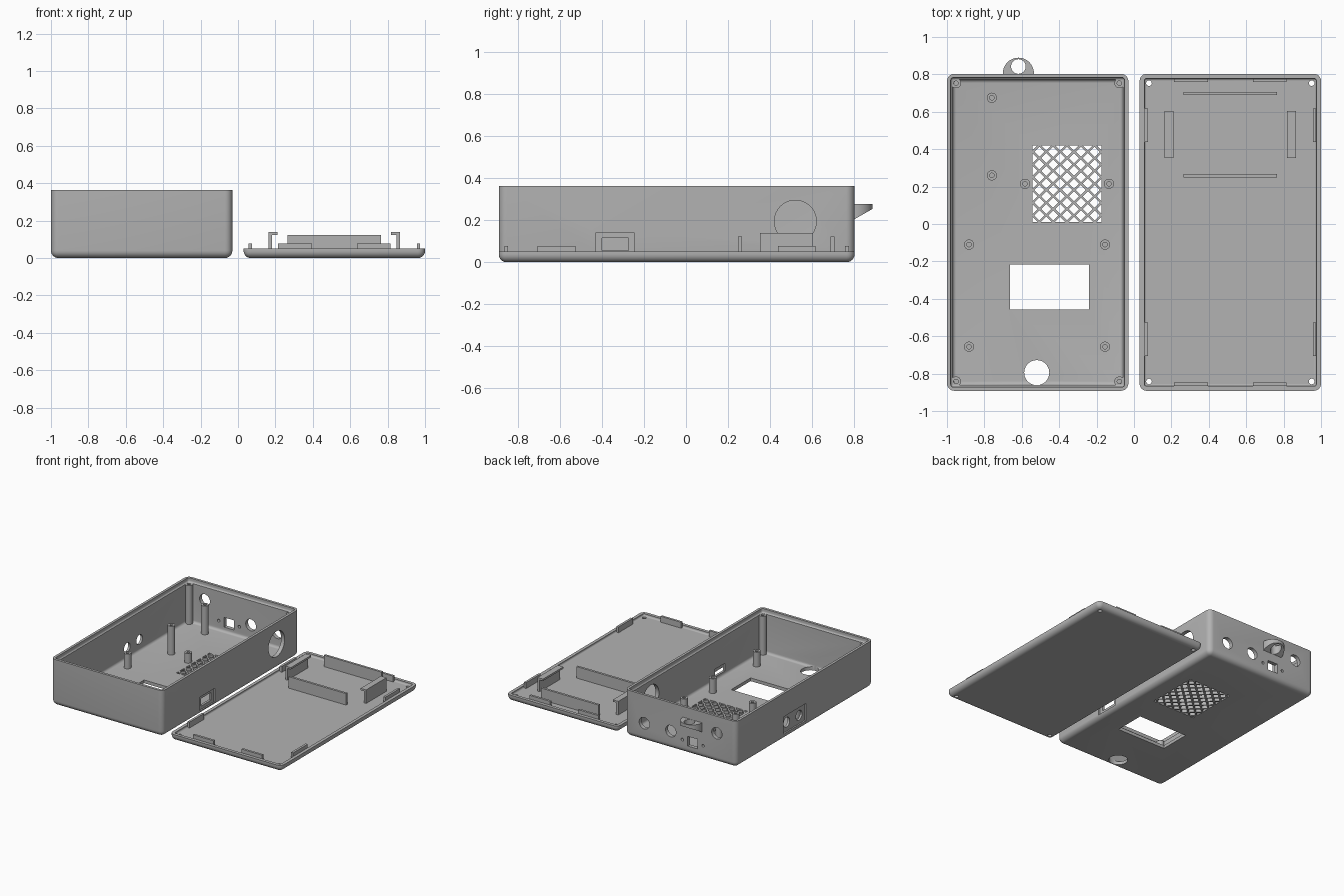
import bpy, bmesh, math
from mathutils import Matrix

if "Cube" in bpy.data.objects:
    bpy.data.objects.remove(bpy.data.objects["Cube"])

GREY = (0.45, 0.45, 0.45, 1)
mat = bpy.data.materials.new("matte grey plastic")
mat.use_nodes = True
mat.diffuse_color = GREY
mat.node_tree.nodes["Principled BSDF"].inputs["Base Color"].default_value = GREY
parts = []


def finish(name, bm, part=True):
    bmesh.ops.recalc_face_normals(bm, faces=bm.faces)
    me = bpy.data.meshes.new(name)
    bm.to_mesh(me)
    bm.free()
    me.materials.append(mat)
    ob = bpy.data.objects.new(name, me)
    bpy.context.collection.objects.link(ob)
    if part:
        parts.append(ob)
    else:
        ob.hide_render = True
    return ob


def block(name, x, y, z, part=True, radius=0):
    """Box from (min, max) ranges; radius rounds all but the top edges."""
    bm = bmesh.new()
    bmesh.ops.create_cube(bm, size=1)
    for v in bm.verts:
        for i, (a, b) in enumerate((x, y, z)):
            v.co[i] = a if v.co[i] < 0 else b
    if radius:
        edges = [e for e in bm.edges if min(v.co.z for v in e.verts) < z[1] - 1e-4]
        bmesh.ops.bevel(bm, geom=edges, offset=radius, segments=6, profile=0.5, affect='EDGES')
    return finish(name, bm, part)


def drill(axis, centre, r, depth=0.1):
    """Cylindrical cutter along one axis."""
    bm = bmesh.new()
    turn = {"x": Matrix.Rotation(math.pi / 2, 4, 'Y'),
            "y": Matrix.Rotation(math.pi / 2, 4, 'X'), "z": Matrix()}[axis]
    bmesh.ops.create_cone(bm, cap_ends=True, segments=40, radius1=r, radius2=r,
                          depth=depth, matrix=Matrix.Translation(centre) @ turn)
    return finish("cutter", bm, False)


def add_prism(bm, pts, z0, z1):
    """Extruded outline; z0 may be a function of y."""
    low = [bm.verts.new((x, y, z0(y) if callable(z0) else z0)) for x, y in pts]
    top = [bm.verts.new((x, y, z1)) for x, y in pts]
    bm.faces.new(low)
    bm.faces.new(top)
    for i in range(len(pts)):
        j = (i + 1) % len(pts)
        bm.faces.new((low[i], low[j], top[j], top[i]))


def cut(ob, cutters):
    bpy.context.view_layer.objects.active = ob
    for c in cutters:
        m = ob.modifiers.new("cut", 'BOOLEAN')
        m.operation, m.solver, m.object = 'DIFFERENCE', 'EXACT', c
        bpy.ops.object.modifier_apply(modifier=m.name)
        bpy.data.objects.remove(c)


def hollow_post(name, x, y, z1, z0=0.02, r=0.027, hole=0.012):
    """Screw post with a blind hole, lathed from a profile."""
    bm = bmesh.new()
    prof = [(r, z0), (r, z1), (hole, z1), (hole, z0 + 0.01)]
    rings = [[bm.verts.new((x + a * math.cos(t * math.tau / 24),
                            y + a * math.sin(t * math.tau / 24), z)) for t in range(24)]
             for a, z in prof]
    for a, b in zip(rings, rings[1:]):
        for i in range(24):
            j = (i + 1) % 24
            bm.faces.new((a[i], a[j], b[j], b[i]))
    bm.faces.new(rings[0])
    bm.faces.new(rings[-1])
    finish(name, bm)


def shrink(rng, d):
    return rng[0] + d, rng[1] - d


# Case shell: rounded tray with a stepped rim
CX, LX, Y = (-1, -0.03), (0.03, 1), (-0.892, 0.803)
TOP = 0.363
case = block("case_shell", CX, Y, (0, TOP), radius=0.04)
cut(case, [block("cutter", shrink(CX, 0.03), shrink(Y, 0.03), (0.025, 0.5), False, 0.02),
           block("cutter", shrink(CX, 0.02), shrink(Y, 0.02), (0.33, 0.5), False, 0.015)])

# Floor openings: display window, button hole
cut(case, [block("cutter", (-0.663, -0.24), (-0.458, -0.217), (-0.1, 0.1), False),
           drill("z", (-0.52, -0.795, 0), 0.067, 0.2)])

# Speaker grille: staggered diamonds clipped to a rectangle
gx, gy, cols, rows = (-0.543, -0.173), (0.012, 0.42), 5, 6
px, py = (gx[1] - gx[0]) / cols, (gy[1] - gy[0]) / rows
h = 0.027
bm = bmesh.new()
for i in range(2 * cols + 1):
    for j in range(2 * rows + 1):
        if (i + j) % 2:
            continue
        x, y = gx[0] + i * px / 2, gy[0] + j * py / 2
        pts = []
        for a, b in ((x + h, y), (x, y + h), (x - h, y), (x, y - h)):
            p = (min(max(a, gx[0]), gx[1]), min(max(b, gy[0]), gy[1]))
            if all(math.dist(p, q) > 1e-4 for q in pts):
                pts.append(p)
        add_prism(bm, pts, -0.1, 0.1)
cut(case, [finish("cutter", bm, False)])

# Right wall: big round port and a recessed socket
cut(case, [drill("x", (-0.03, 0.521, 0.195), 0.1),
           block("cutter", (-0.042, 0), (-0.43, -0.245), (0.03, 0.14), False),
           block("cutter", (-0.1, 0), (-0.4, -0.275), (0.055, 0.115), False)])

# Left wall: recessed plate with two jacks
cut(case, [block("cutter", (-1.1, -0.988), (-0.06, 0.22), (0.045, 0.18), False),
           drill("x", (-1, 0.01, 0.11), 0.038), drill("x", (-1, 0.163, 0.115), 0.038)])

# Back wall: jacks, square socket and its two screw holes
back = [drill("y", (x, Y[1], z), 0.045)
        for x, z in ((-0.2, 0.14), (-0.43, 0.14), (-0.83, 0.23))]
back += [drill("y", (-0.62 + s * 0.09, Y[1], 0.1), 0.011) for s in (-1, 1)]
back.append(block("cutter", (-0.663, -0.577), (0.7, 0.9), (0.062, 0.138), False))
cut(case, back)

# Hanging eyelet with a sloped underside
bm = bmesh.new()
arc = [(-0.618 + 0.083 * math.cos(t * math.pi / 24), 0.806 + 0.083 * math.sin(t * math.pi / 24))
       for t in range(25)]
add_prism(bm, [(-0.701, 0.795)] + arc[::-1] + [(-0.535, 0.795)],
          lambda y: 0.205 + (y - 0.803) * 0.57, 0.278)
eyelet = finish("hanging_eyelet", bm)
cut(eyelet, [drill("z", (-0.618, 0.842, 0.25), 0.039, 0.3)])

# Screw posts
for n, (x, y, z) in enumerate(((-0.76, 0.675, 0.25), (-0.76, 0.26, 0.25),
                               (-0.583, 0.215, 0.1), (-0.134, 0.215, 0.1),
                               (-0.882, -0.11, 0.14), (-0.155, -0.11, 0.14),
                               (-0.882, -0.656, 0.14), (-0.155, -0.656, 0.14))):
    hollow_post(f"board_post_{n + 1}", x, y, z)
for x in shrink(CX, 0.048):
    for y in shrink(Y, 0.05):
        hollow_post("corner_post", x, y, 0.33)

# Lid: shallow tray with screw holes
lid = block("lid_plate", LX, Y, (0, 0.05), radius=0.038)
cut(lid, [block("cutter", shrink(LX, 0.025), shrink(Y, 0.025), (0.032, 0.1), False, 0.012)])
cut(lid, [drill("z", (x, y, 0), 0.015, 0.2)
          for x in shrink(LX, 0.05) for y in shrink(Y, 0.05)])

# Snap tabs round the lid
mx, my = sum(LX) / 2, sum(Y) / 2
for s in (-1, 1):
    for t in (-1, 1):
        x, y = mx + s * 0.45, my + t * 0.572
        block("side_tab", (x - 0.009, x + 0.009), (y - 0.09, y + 0.09), (0.03, 0.078))
        x, y = mx + s * 0.21, my + t * 0.812
        block("end_tab", (x - 0.09, x + 0.09), (y - 0.009, y + 0.009), (0.03, 0.078))

# Battery bay: two ribs and two hooked clips
for y in (0.257, 0.698):
    block("bay_rib", (0.265, 0.765), (y - 0.009, y + 0.009), (0.03, 0.122))
for s in (-1, 1):
    span = lambda a, b: tuple(sorted((mx + s * a, mx + s * b)))
    block("clip_wall", span(0.332, 0.351), (0.352, 0.605), (0.03, 0.138))
    block("clip_hook", span(0.303, 0.351), (0.352, 0.605), (0.124, 0.1385))

# Smooth rounded surfaces, keep hard edges
bpy.ops.object.select_all(action='DESELECT')
for ob in parts:
    ob.select_set(True)
bpy.context.view_layer.objects.active = case
bpy.ops.object.shade_smooth_by_angle(angle=math.radians(30))
